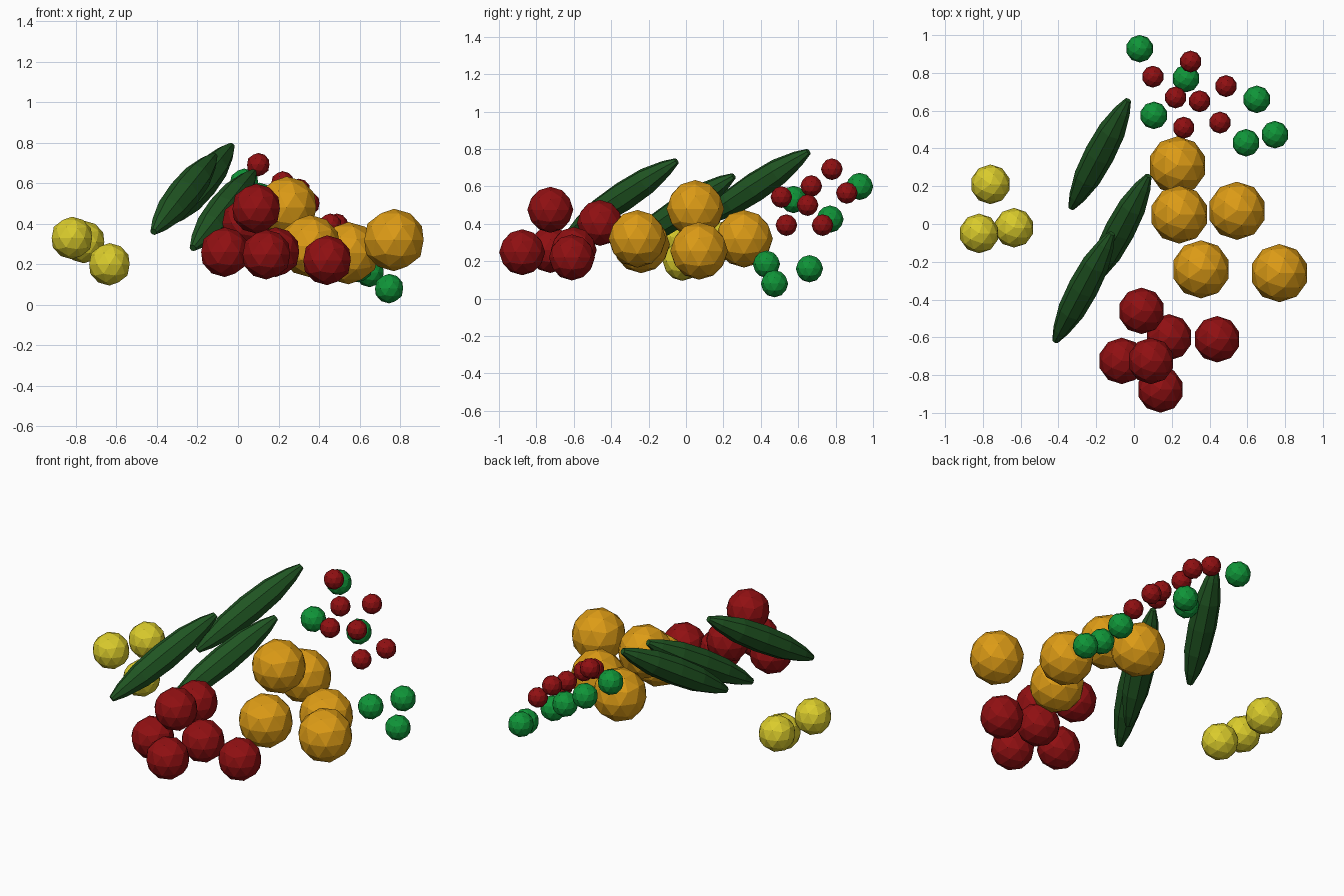
import bpy
from mathutils import Vector

cube = bpy.data.objects.get("Cube")
if cube:
    bpy.data.objects.remove(cube, do_unlink=True)


def make_material(name, rgb):
    mat = bpy.data.materials.new(name)
    mat.use_nodes = True
    mat.diffuse_color = (*rgb, 1)
    mat.node_tree.nodes["Principled BSDF"].inputs["Base Color"].default_value = (*rgb, 1)
    return mat


yellow = make_material("lemon_yellow", (0.70, 0.60, 0.025))
orange = make_material("warm_orange", (0.72, 0.33, 0.008))
red = make_material("deep_red", (0.28, 0.005, 0.006))
green = make_material("bright_green", (0.005, 0.30, 0.04))
dark_green = make_material("dark_green", (0.014, 0.09, 0.016))


def fruit_group(name, radius, mat, centres):
    """Faceted round fruit at each centre."""
    for i, centre in enumerate(centres, 1):
        bpy.ops.mesh.primitive_ico_sphere_add(subdivisions=2, radius=radius, location=centre)
        ob = bpy.context.object
        ob.name = f"{name}_{i}"
        ob.data.materials.append(mat)


def spindle(name, start, end, radius, mat, sides=8):
    """Long tapered vegetable with blunt tips, running from start to end."""
    start, end = Vector(start), Vector(end)
    axis = end - start
    stations = [(0, 0.22), (0.1, 0.55), (0.28, 0.9), (0.5, 1),
                (0.72, 0.9), (0.9, 0.55), (1, 0.22)]
    side = axis.cross(Vector((0, 0, 1))).normalized()
    up = side.cross(axis).normalized()
    from math import cos, sin, tau
    verts, faces = [], []
    for t, w in stations:
        for k in range(sides):
            a = tau * k / sides
            verts.append(start + axis * t + (side * cos(a) + up * sin(a)) * radius * w)
    for r in range(len(stations) - 1):
        for k in range(sides):
            n = (k + 1) % sides
            faces.append((r * sides + k, r * sides + n,
                          (r + 1) * sides + n, (r + 1) * sides + k))
    last = (len(stations) - 1) * sides
    faces.append(tuple(reversed(range(sides))))
    faces.append(tuple(range(last, last + sides)))
    mesh = bpy.data.meshes.new(name)
    mesh.from_pydata(verts, [], faces)
    # Outward normals
    import bmesh
    bm = bmesh.new()
    bm.from_mesh(mesh)
    bmesh.ops.recalc_face_normals(bm, faces=bm.faces)
    bm.to_mesh(mesh)
    bm.free()
    mesh.materials.append(mat)
    bpy.context.collection.objects.link(bpy.data.objects.new(name, mesh))


# Lemons
fruit_group("lemon", 0.105, yellow, [
    (-0.76, 0.21, 0.31), (-0.82, -0.05, 0.33), (-0.635, -0.02, 0.2)])

# Oranges
fruit_group("orange", 0.154, orange, [
    (0.23, 0.31, 0.32), (0.24, 0.05, 0.48), (0.545, 0.07, 0.255),
    (0.355, -0.24, 0.29), (0.77, -0.26, 0.32)])

# Tomatoes
fruit_group("tomato", 0.123, red, [
    (0.04, -0.46, 0.405), (0.185, -0.6, 0.26), (0.44, -0.61, 0.22),
    (-0.065, -0.725, 0.26), (0.09, -0.725, 0.475), (0.14, -0.876, 0.248)])

# Limes
fruit_group("lime", 0.073, green, [
    (0.03, 0.928, 0.6), (0.275, 0.77, 0.425), (0.105, 0.575, 0.53),
    (0.65, 0.66, 0.16), (0.593, 0.43, 0.184), (0.746, 0.473, 0.08)])

# Cherries
fruit_group("cherry", 0.058, red, [
    (0.3, 0.86, 0.565), (0.1, 0.78, 0.692), (0.22, 0.67, 0.602),
    (0.347, 0.65, 0.5), (0.487, 0.73, 0.393), (0.263, 0.51, 0.543),
    (0.455, 0.537, 0.393)])

# Cucumbers, all lying in the same direction
lean = Vector((0.3, 0.57, 0.375))
for i, tip in enumerate([(-0.032, 0.655, 0.785), (0.077, 0.255, 0.655),
                         (-0.117, -0.05, 0.735)], 1):
    spindle(f"cucumber_{i}", Vector(tip) - lean, tip, 0.08, dark_green)
